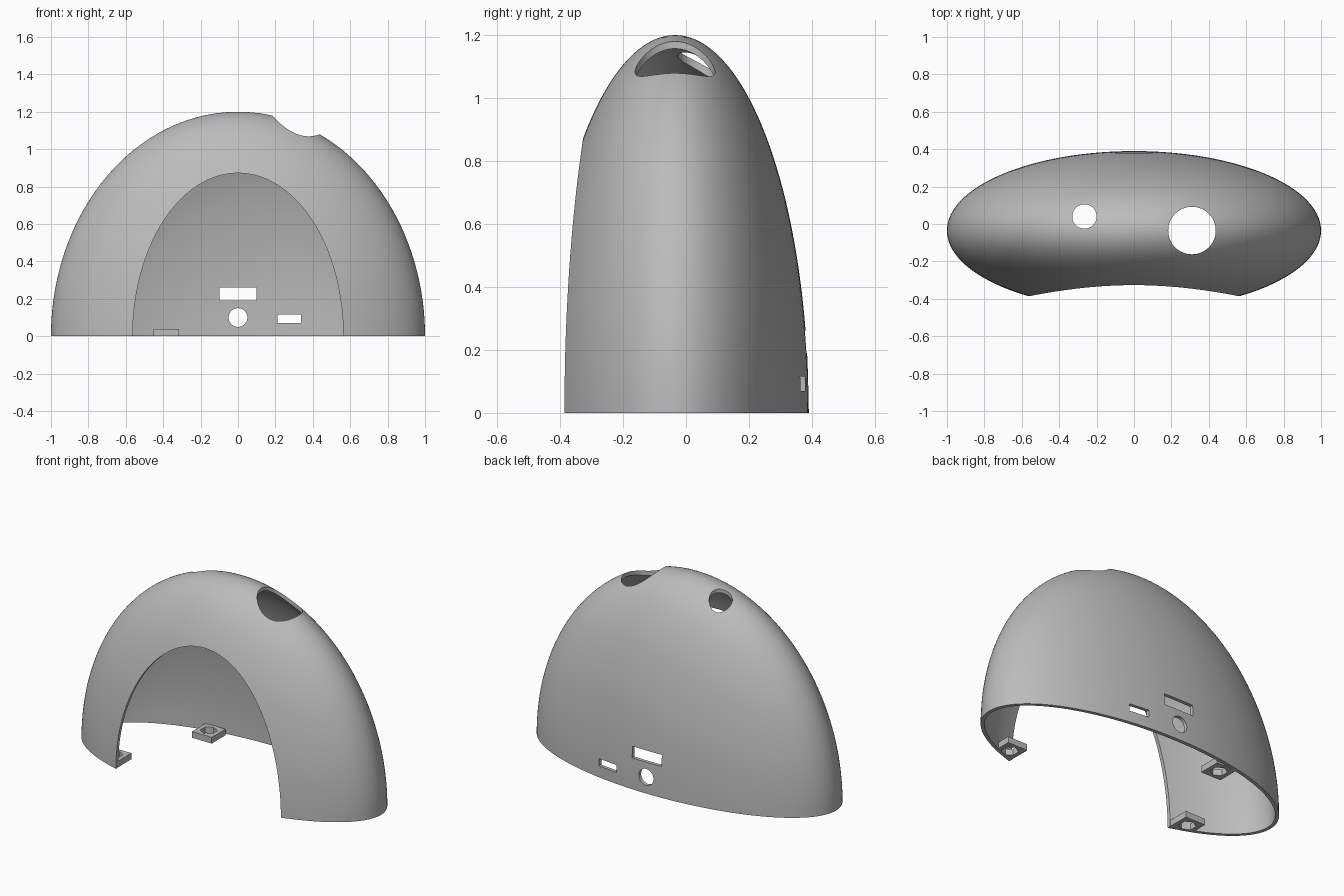
import bpy, bmesh
from math import sin, cos, pi
from mathutils import Matrix, Vector

cube = bpy.data.objects.get("Cube")
if cube:
    bpy.data.objects.remove(cube, do_unlink=True)

grey = bpy.data.materials.new("plain_grey")
grey.use_nodes = True
COLOUR = (0.5, 0.5, 0.5, 1)
grey.diffuse_color = COLOUR
grey.node_tree.nodes["Principled BSDF"].inputs["Base Color"].default_value = COLOUR

CY = -0.035                         # depth centre of the dome
OUTER = Vector((1.0, 0.425, 1.2))   # dome radii
WALL = 0.022


def make(name, bm):
    bmesh.ops.recalc_face_normals(bm, faces=bm.faces)
    mesh = bpy.data.meshes.new(name)
    bm.to_mesh(mesh)
    bm.free()
    mesh.materials.append(grey)
    ob = bpy.data.objects.new(name, mesh)
    bpy.context.collection.objects.link(ob)
    return ob


def box(name, lo, hi):
    lo, hi = Vector(lo), Vector(hi)
    bm = bmesh.new()
    bmesh.ops.create_cube(bm, size=1, matrix=Matrix.Translation((lo + hi) / 2)
                          @ Matrix.Diagonal((*(hi - lo), 1)))
    return make(name, bm)


def cylinder(name, centre, rx, ry, depth, sides=64, along_y=False):
    bm = bmesh.new()
    bmesh.ops.create_cone(bm, cap_ends=True, segments=sides, radius1=1, radius2=1, depth=depth)
    bmesh.ops.scale(bm, vec=(rx, ry, 1), verts=bm.verts)
    turn = Matrix.Rotation(pi / 2, 4, 'X') if along_y else Matrix()
    bm.transform(Matrix.Translation(centre) @ turn)
    return make(name, bm)


def boolean(ob, cutter, operation='DIFFERENCE'):
    cutter.hide_render = True
    mod = ob.modifiers.new("cut", 'BOOLEAN')
    mod.operation, mod.solver, mod.object = operation, 'EXACT', cutter
    bpy.context.view_layer.objects.active = ob
    bpy.ops.object.modifier_apply(modifier=mod.name)
    bpy.data.objects.remove(cutter, do_unlink=True)


def smooth(ob):
    bpy.ops.object.select_all(action='DESELECT')
    ob.select_set(True)
    bpy.context.view_layer.objects.active = ob
    bpy.ops.object.shade_smooth_by_angle(angle=pi / 6)


# Hollow half-ellipsoid dome: an outer and an inner skin joined at the base
N, M = 128, 40
bm = bmesh.new()
bases = []
for radii in (OUTER, OUTER - Vector((WALL,) * 3)):
    rings = []
    for j in range(M):
        t = j / M * pi / 2
        rings.append([bm.verts.new((radii.x * cos(t) * cos(2 * pi * i / N),
                                    CY + radii.y * cos(t) * sin(2 * pi * i / N),
                                    radii.z * sin(t))) for i in range(N)])
    pole = bm.verts.new((0, CY, radii.z))
    for i in range(N):
        k = (i + 1) % N
        for a, b in zip(rings, rings[1:]):
            bm.faces.new((a[i], a[k], b[k], b[i]))
        bm.faces.new((rings[-1][i], rings[-1][k], pole))
    bases.append(rings[0])
for i in range(N):
    k = (i + 1) % N
    bm.faces.new((bases[0][i], bases[0][k], bases[1][k], bases[1][i]))
shell = make("dome_shell", bm)

# Arched front opening
boolean(shell, cylinder("front_opening", (0, CY - 0.5, 0), 0.563, 0.872, 1, 128, True))
# Round holes in the top
boolean(shell, cylinder("large_top_hole", (0.31, CY, 1.0), 0.127, 0.127, 1))
boolean(shell, cylinder("small_top_hole", (-0.265, 0.04, 1.0), 0.065, 0.065, 1))
# Connector cut-outs in the back wall
boolean(shell, cylinder("round_port", (0, 0.4, 0.1), 0.05, 0.05, 0.4, 48, True))
boolean(shell, box("wide_port", (-0.1, 0.2, 0.19), (0.1, 0.6, 0.26)))
boolean(shell, box("small_port", (0.21, 0.2, 0.07), (0.338, 0.6, 0.115)))
smooth(shell)

# Mounting tabs with hexagonal nut holes, trimmed to the curve of the wall
TAB, TAB_H = 0.0675, 0.038
for name, x, y in (("front_left_tab", 0.632, -0.3),
                   ("front_right_tab", -0.632, -0.3),
                   ("back_tab", -0.383, 0.262)):
    tab = box(name, (x - TAB, y - TAB, 0), (x + TAB, y + TAB, TAB_H))
    inside = OUTER - Vector((WALL / 2,) * 3)
    boolean(tab, cylinder("wall_trim", (0, CY, 0), inside.x, inside.y, 1, 128), 'INTERSECT')
    boolean(tab, cylinder("nut_hole", (x, y, 0), 0.048, 0.048, 1, 6))
